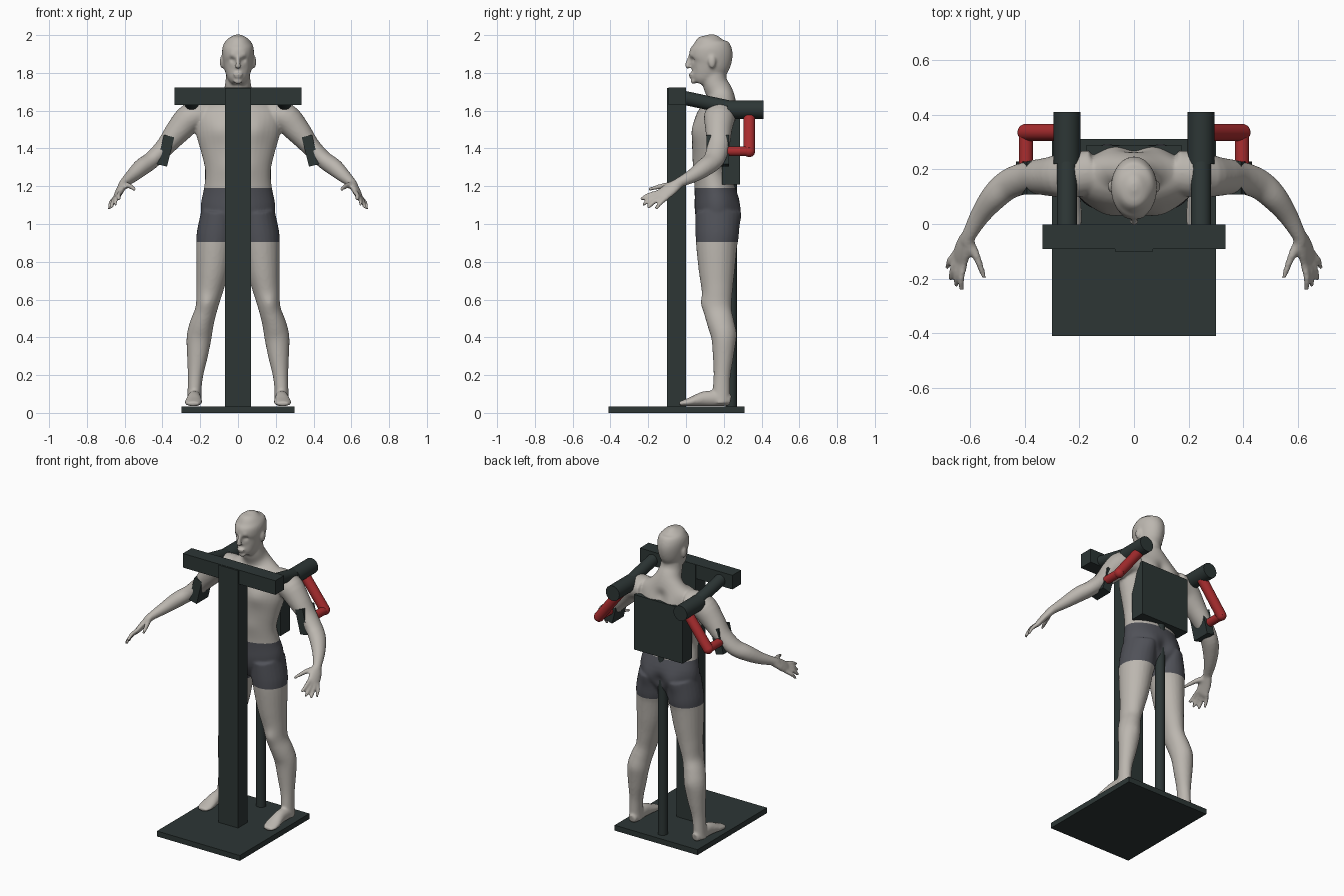
import bpy, bmesh, math
from mathutils import Vector, Matrix

if "Cube" in bpy.data.objects:
    bpy.data.objects.remove(bpy.data.objects["Cube"])


def material(name, color, rough=0.6):
    m = bpy.data.materials.new(name)
    m.use_nodes = True
    m.diffuse_color = (*color, 1)
    node = m.node_tree.nodes["Principled BSDF"]
    node.inputs["Base Color"].default_value = (*color, 1)
    node.inputs["Roughness"].default_value = rough
    return m


SKIN = material("pale skin", (.50, .47, .43))
SHORTS = material("slate shorts", (.08, .083, .098))
DARK = material("dark green grey metal", (.026, .037, .036))
RED = material("red link", (.40, .026, .028))


def finish(name, bm, mat, smooth=False):
    bmesh.ops.recalc_face_normals(bm, faces=bm.faces)
    mesh = bpy.data.meshes.new(name)
    bm.to_mesh(mesh)
    bm.free()
    mesh.materials.append(mat)
    ob = bpy.data.objects.new(name, mesh)
    bpy.context.collection.objects.link(ob)
    if smooth:
        bpy.ops.object.select_all(action="DESELECT")
        ob.select_set(True)
        bpy.context.view_layer.objects.active = ob
        bpy.ops.object.shade_smooth_by_angle(angle=math.radians(40))
    return ob


def box(name, low, high, mat=DARK):
    low, high = Vector(low), Vector(high)
    bm = bmesh.new()
    bmesh.ops.create_cube(bm, size=1, matrix=Matrix.Translation((low + high) / 2)
                          @ Matrix.Diagonal((*(high - low), 1)))
    return finish(name, bm, mat)


def rod(name, a, b, radius, mat=DARK):
    a, b = Vector(a), Vector(b)
    turn = (b - a).to_track_quat("Z", "Y").to_matrix().to_4x4()
    bm = bmesh.new()
    bmesh.ops.create_cone(bm, cap_ends=True, segments=32, radius1=radius, radius2=radius,
                          depth=(b - a).length, matrix=Matrix.Translation((a + b) / 2) @ turn)
    return finish(name, bm, mat, True)


def curve_through(rows, steps=4):
    # Catmull-Rom interpolation of whole section rows
    rows = [Vector(r) for r in rows]
    pts = [rows[0]] + rows + [rows[-1]]
    out = []
    for a, b, c, d in zip(pts, pts[1:], pts[2:], pts[3:]):
        for i in range(steps):
            t = i / steps
            out.append(b + (c - a) * (t / 2) + (a * 2 - b * 5 + c * 4 - d) * (t * t / 2)
                       + (b * 3 - a - c * 3 + d) * (t ** 3 / 2))
    return out + [rows[-1]]


def loft(bm, rows, side=1, ref=(0, 1, 0), segments=24):
    # rows: x, y, z, half width, half depth along ref
    rows = curve_through(rows)
    mids = [Vector(r[:3]) for r in rows]
    rings = []
    for i, r in enumerate(rows):
        t = (mids[min(i + 1, len(rows) - 1)] - mids[max(i - 1, 0)]).normalized()
        v = Vector(ref)
        v = (v - t * v.dot(t)).normalized()
        u = v.cross(t)
        ring = []
        for k in range(segments):
            a = math.tau * k / segments
            p = mids[i] + u * (r[3] * math.cos(a)) + v * (r[4] * math.sin(a))
            ring.append(bm.verts.new((p.x * side, p.y, p.z)))
        rings.append(ring)
    for p, q in zip(rings, rings[1:]):
        for k in range(segments):
            n = (k + 1) % segments
            bm.faces.new((p[k], p[n], q[n], q[k]))
    bm.faces.new(rings[0])
    bm.faces.new(rings[-1])


def ball(bm, center, size):
    bmesh.ops.create_uvsphere(bm, u_segments=20, v_segments=12, radius=1,
                              matrix=Matrix.Translation(center) @ Matrix.Diagonal((*size, 1)))


def upright(rows):
    return [(0, y, z, w, d) for z, y, w, d in rows]


# Torso and neck: height, depth centre, half width, half depth
body = bmesh.new()
loft(body, upright([
    (.94, .165, .11, .07), (1.02, .165, .185, .11), (1.1, .165, .197, .12), (1.19, .15, .18, .106),
    (1.28, .135, .173, .096), (1.38, .14, .195, .107), (1.48, .15, .223, .118),
    (1.56, .168, .23, .113), (1.62, .185, .195, .088), (1.66, .187, .125, .074),
    (1.7, .175, .08, .07), (1.75, .152, .067, .066), (1.82, .145, .062, .065)]), segments=40)

# Head, nose, lips and ears
loft(body, upright([
    (1.742, .075, .03, .04), (1.765, .085, .05, .061), (1.8, .105, .065, .086), (1.85, .127, .078, .108),
    (1.9, .132, .084, .115), (1.94, .133, .081, .105), (1.97, .131, .064, .08),
    (1.992, .133, .037, .046), (2.003, .133, .012, .015)]), segments=40)
loft(body, [(0, .024, 1.888, .009, .012), (0, .012, 1.855, .011, .014), (0, .008, 1.836, .017, .013),
            (0, .018, 1.826, .014, .008)])
ball(body, (0, .025, 1.793), (.026, .012, .007))
ball(body, (0, .027, 1.780), (.022, .012, .007))
ball(body, (0, .04, 1.755), (.024, .016, .014))

for s in (1, -1):
    ball(body, (s * .086, .138, 1.858), (.011, .02, .033))
    # Leg
    loft(body, [
        (.1, .165, 1.06, .095, .115), (.113, .165, .95, .105, .115), (.122, .162, .88, .1, .108),
        (.135, .163, .75, .086, .095), (.15, .165, .65, .071, .082), (.168, .167, .55, .058, .074),
        (.192, .185, .47, .063, .071), (.206, .199, .4, .066, .065), (.215, .197, .3, .055, .055),
        (.225, .191, .2, .041, .045), (.23, .187, .12, .037, .046), (.232, .185, .05, .04, .048)], s)
    # Foot
    loft(body, [
        (.228, .236, .065, .025, .027), (.23, .18, .075, .037, .04), (.232, .1, .075, .037, .04),
        (.235, .03, .06, .046, .025), (.237, -.01, .052, .043, .017), (.237, -.036, .048, .028, .011)],
        s, ref=(0, 0, 1))
    # Arm
    loft(body, [
        (.15, .19, 1.58, .07, .08), (.245, .178, 1.565, .078, .083), (.315, .173, 1.495, .068, .07),
        (.385, .17, 1.41, .051, .06), (.455, .147, 1.34, .046, .056), (.51, .1, 1.3, .046, .05),
        (.56, .035, 1.255, .036, .038), (.6, -.035, 1.22, .025, .028), (.615, -.065, 1.2, .022, .03)], s)
    # Palm, fingers and thumb
    across = Vector((-.47, -.75, .47))
    loft(body, [(.598, -.03, 1.222, .023, .026), (.62, -.08, 1.187, .021, .04),
                (.636, -.128, 1.152, .016, .042), (.64, -.142, 1.142, .01, .036)], s, ref=across)
    tips = [(.63, -.24, 1.13), (.65, -.23, 1.1), (.67, -.205, 1.084), (.682, -.16, 1.08)]
    for i, tip in enumerate(tips):
        base = Vector((.635, -.125, 1.153)) + across * (.031 - .0205 * i)
        mid = base.lerp(Vector(tip), .55) + Vector((.006, 0, .006))
        loft(body, [(*base, .013, .013), (*mid, .012, .012), (*tip, .009, .009)], s, across, 12)
    loft(body, [(.608, -.055, 1.208, .02, .02), (.575, -.12, 1.202, .015, .015),
                (.547, -.197, 1.183, .009, .009)], s, segments=12)

# Merge the anatomy into one smooth skin
rough = finish("body_rough", body, SKIN)
remesh = rough.modifiers.new("merge", "REMESH")
remesh.mode = "VOXEL"
remesh.voxel_size = .0075
soften = rough.modifiers.new("soften", "SMOOTH")
soften.factor = .5
soften.iterations = 5
merged = bpy.data.meshes.new_from_object(rough.evaluated_get(bpy.context.evaluated_depsgraph_get()))
bpy.data.objects.remove(rough)

# Muscle and face relief: centre, radius, push along y
relief = [
    ((.031, .035, 1.872), .014, .010), ((.031, .03, 1.895), .014, -.004), ((.1, .05, 1.5), .06, -.012),
    ((.09, .28, 1.06), .06, .014), ((.08, .27, 1.56), .055, .014), ((.06, .05, 1.3), .05, -.004),
    ((.17, .09, .58), .04, -.010), ((.2, .26, .42), .05, .004), ((.05, .03, 1.825), .02, .005)]
spine = [((0, .28, z), .04, -.015) for z in (1.05, 1.3, 1.4, 1.5, 1.6)]
body = bmesh.new()
body.from_mesh(merged)
for v in body.verts:
    start = Vector((abs(v.co.x), v.co.y, v.co.z))
    for center, radius, push in relief + spine:
        v.co.y += push * math.exp(-((start - Vector(center)).length / radius) ** 2)

# Shorts are coloured between a waist line and a hem line
HEM, WAIST = .905, 1.19
for height in (HEM, WAIST):
    near = [f for f in body.faces if abs(f.calc_center_median().x) < .3]
    geom = near + list({e for f in near for e in f.edges}) + list({v for f in near for v in f.verts})
    bmesh.ops.bisect_plane(body, geom=geom, plane_co=(0, 0, height), plane_no=(0, 0, 1))
for f in body.faces:
    c = f.calc_center_median()
    f.material_index = int(HEM < c.z < WAIST and abs(c.x) < .3)
    f.smooth = True
person = finish("body", body, SKIN)
person.data.materials.append(SHORTS)

# Stand
box("base_plate", (-.3, -.41, 0), (.3, .31, .035))
box("front_post", (-.07, -.1, .03), (.07, 0, 1.72))
box("front_crossbar", (-.335, -.092, 1.63), (.335, -.001, 1.722))
box("back_pack", (-.175, .19, 1.21), (.175, .286, 1.57))
rod("rear_pole", (0, .24, .03), (0, .24, 1.23), .03)

# Shoulder supports, red links and arm cuffs
for s, label in ((1, "left"), (-1, "right")):
    x, elbow = s * .245, Vector((s * .395, .335, 1.385))
    rod(label + "_shoulder_bar", (x, -.02, 1.67), (x, .3, 1.602), .037)
    rod(label + "_shoulder_motor", (x, .22, 1.606), (x, .41, 1.606), .049)
    rod(label + "_upper_link", (x, .335, 1.58), elbow, .031, RED)
    rod(label + "_lower_link", elbow, (s * .395, .2, 1.385), .026, RED)
    joint = bmesh.new()
    ball(joint, elbow, (.031, .031, .031))
    finish(label + "_link_joint", joint, RED, True)
    cuff = box(label + "_arm_cuff", (-.028, -.06, -.08), (.028, .06, .08))
    cuff.location = (s * .384, .168, 1.388)
    cuff.rotation_euler.y = -s * math.radians(14)
